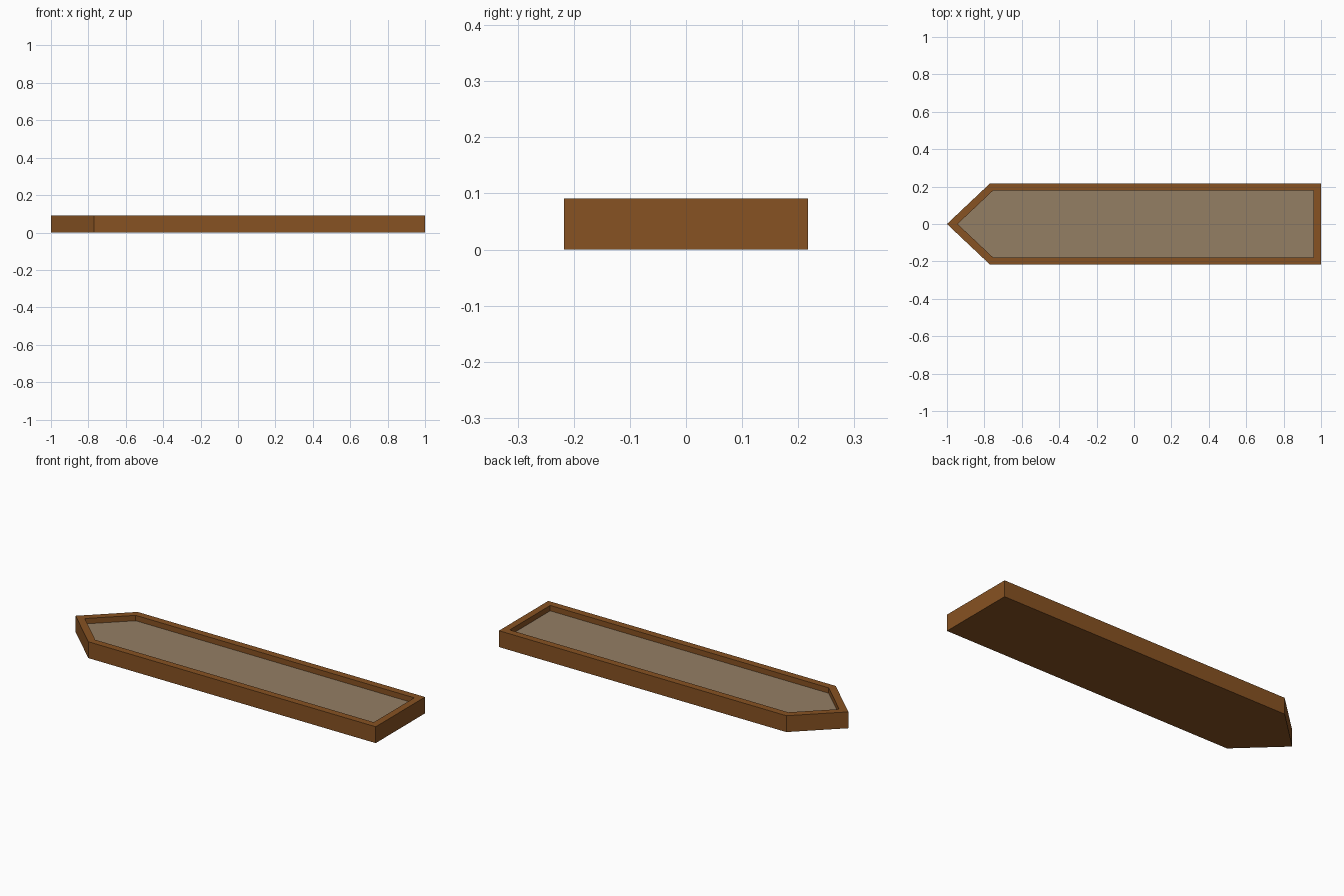
import bpy
import bmesh

LENGTH_END, SHOULDER_X, HALF_WIDTH = 1.0, -0.77, 0.217
HEIGHT, RIM, RECESS = 0.091, 0.039, 0.03

cube = bpy.data.objects.get("Cube")
if cube:
    bpy.data.objects.remove(cube, do_unlink=True)


def make_material(name, color):
    mat = bpy.data.materials.new(name)
    mat.use_nodes = True
    mat.diffuse_color = color
    mat.node_tree.nodes["Principled BSDF"].inputs["Base Color"].default_value = color
    mat.roughness = 0.8
    return mat


# Pointed tray outline, counter-clockwise from the tip
outline = [(-LENGTH_END, 0), (SHOULDER_X, -HALF_WIDTH), (LENGTH_END, -HALF_WIDTH),
           (LENGTH_END, HALF_WIDTH), (SHOULDER_X, HALF_WIDTH)]

bm = bmesh.new()
bottom = bm.faces.new([bm.verts.new((x, y, 0)) for x, y in outline])

# Solid block
block = bmesh.ops.extrude_face_region(bm, geom=[bottom], use_keep_orig=True)
top_verts = [e for e in block["geom"] if isinstance(e, bmesh.types.BMVert)]
bmesh.ops.translate(bm, verts=top_verts, vec=(0, 0, HEIGHT))
bmesh.ops.recalc_face_normals(bm, faces=bm.faces)

# Rim, then a recessed floor inside it
floor = max(bm.faces, key=lambda f: f.calc_center_median().z)
bmesh.ops.inset_individual(bm, faces=[floor], thickness=RIM, use_even_offset=True)
bmesh.ops.inset_individual(bm, faces=[floor], thickness=0, depth=-RECESS)
floor.material_index = 1

mesh = bpy.data.meshes.new("pointed_tray")
bm.to_mesh(mesh)
bm.free()
mesh.materials.append(make_material("brown wood", (0.242, 0.084, 0.016, 1)))
mesh.materials.append(make_material("grey tan floor", (0.296, 0.209, 0.127, 1)))

tray = bpy.data.objects.new("pointed_tray", mesh)
bpy.context.collection.objects.link(tray)
